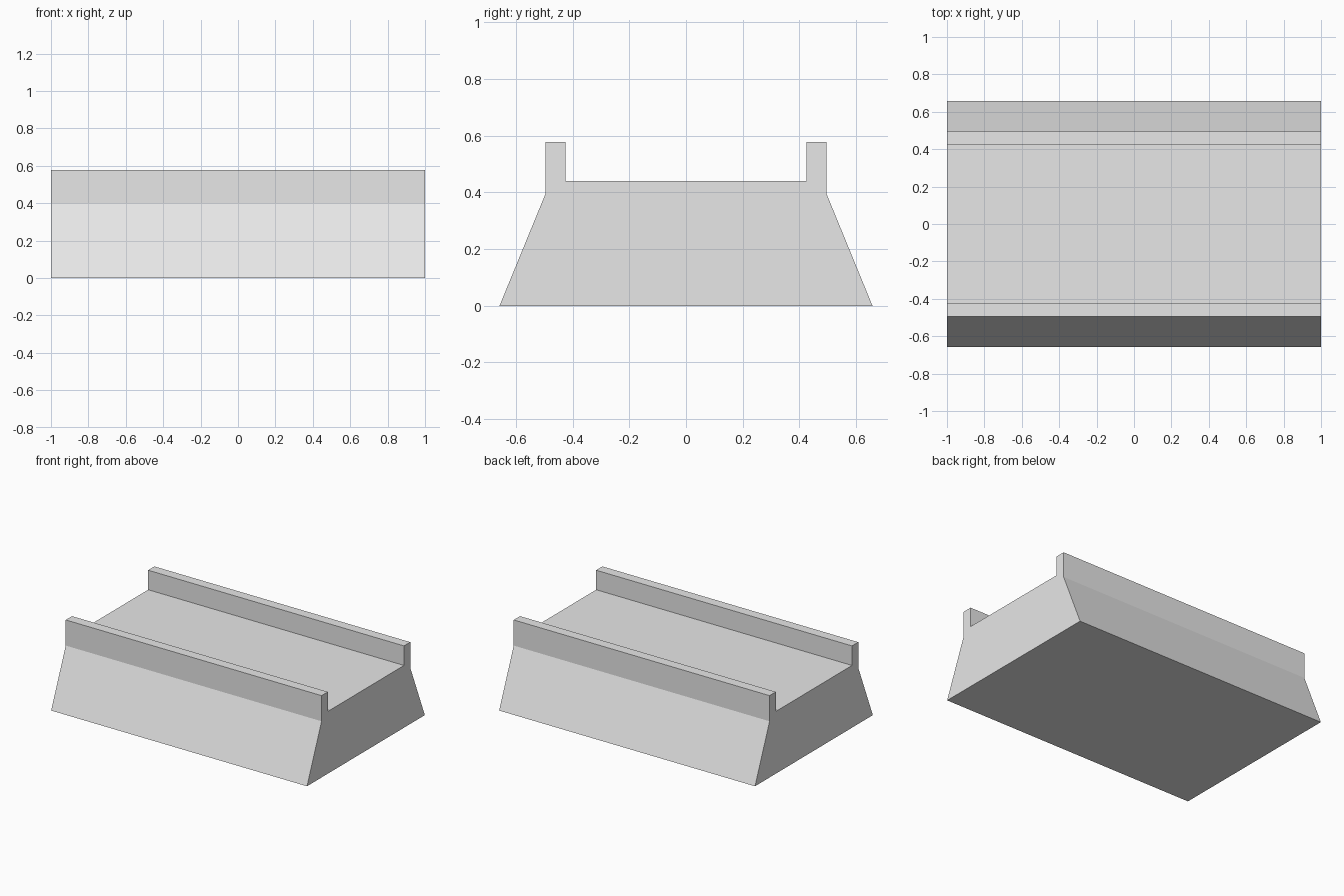
import bpy
import bmesh

cube = bpy.data.objects.get("Cube")
if cube:
    bpy.data.objects.remove(cube, do_unlink=True)

# Plain grey material
GREY = (0.8, 0.8, 0.8, 1.0)
mat = bpy.data.materials.new("light_grey")
mat.use_nodes = True
mat.diffuse_color = GREY
mat.node_tree.nodes["Principled BSDF"].inputs["Base Color"].default_value = GREY

# Half cross-section: sloped bank, upright parapet, flat deck
HALF_LENGTH = 1.0
half = [(0.658, 0.0), (0.495, 0.397), (0.495, 0.578), (0.425, 0.578), (0.425, 0.44)]
profile = half + [(-y, z) for y, z in reversed(half)]

# Extrude the mirrored cross-section along x
bm = bmesh.new()
end = bm.faces.new([bm.verts.new((-HALF_LENGTH, y, z)) for y, z in profile])
ext = bmesh.ops.extrude_face_region(bm, geom=[end], use_keep_orig=True)
moved = [v for v in ext["geom"] if isinstance(v, bmesh.types.BMVert)]
bmesh.ops.translate(bm, verts=moved, vec=(2 * HALF_LENGTH, 0, 0))
bmesh.ops.recalc_face_normals(bm, faces=bm.faces)

mesh = bpy.data.meshes.new("embankment_with_parapets")
bm.to_mesh(mesh)
bm.free()
mesh.materials.append(mat)
obj = bpy.data.objects.new("embankment_with_parapets", mesh)
bpy.context.collection.objects.link(obj)
